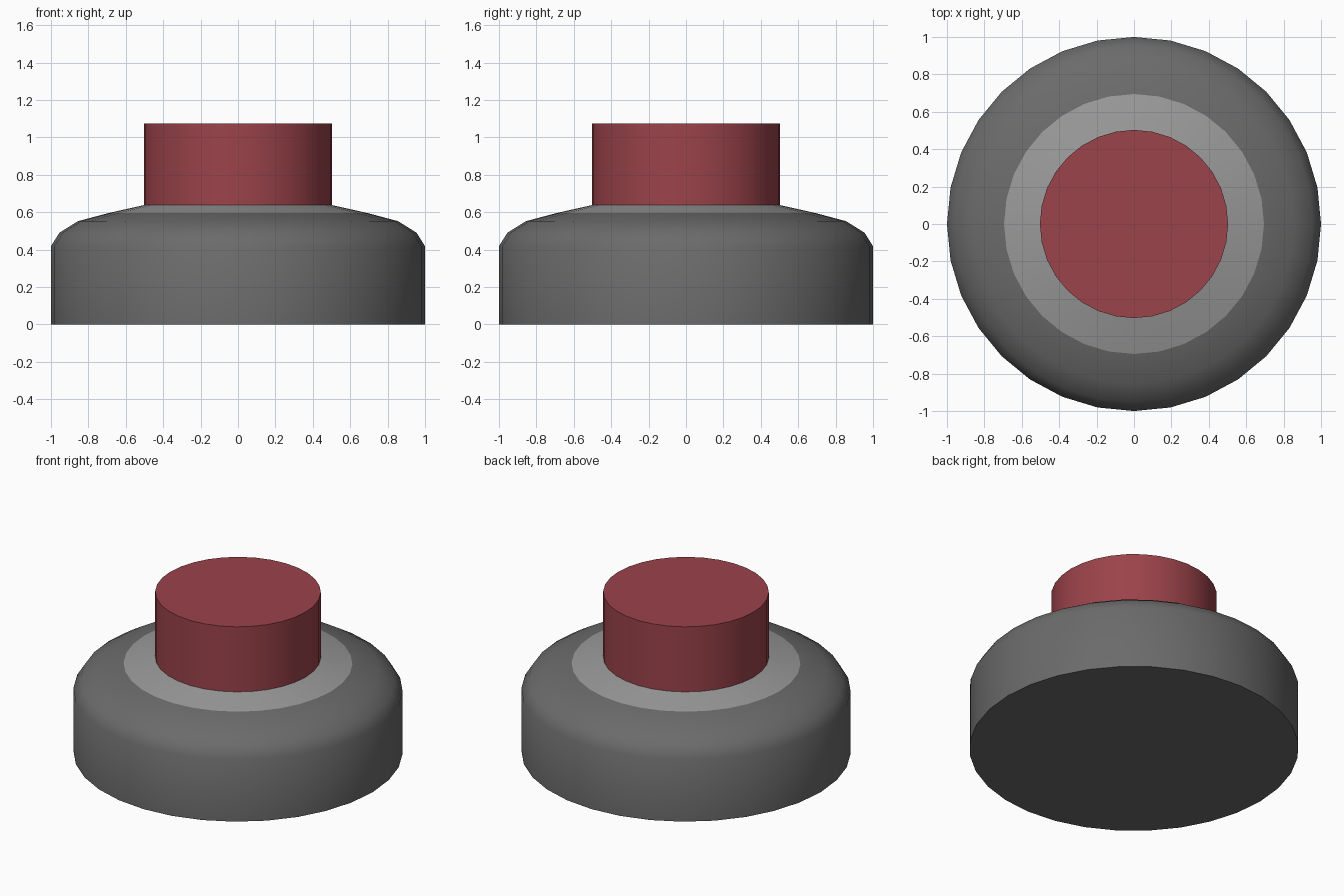
import bpy, bmesh, math

if "Cube" in bpy.data.objects:
    bpy.data.objects.remove(bpy.data.objects["Cube"])

SIDES = 32


def material(name, rgb):
    m = bpy.data.materials.new(name)
    m.diffuse_color = (*rgb, 1.0)
    m.use_nodes = True
    m.node_tree.nodes["Principled BSDF"].inputs["Base Color"].default_value = m.diffuse_color
    return m


dark_grey = material("dark_grey", (0.147, 0.147, 0.147))
light_grey = material("light_grey", (0.32, 0.32, 0.32))
red = material("muted_red", (0.328, 0.056, 0.069))


def lathe(name, profile, mats, cap_bottom=False, cap_top=False, rule=None):
    """Revolve (radius, height) points, listed bottom to top, about z."""
    bm = bmesh.new()
    rings = []
    for r, z in profile:
        rings.append([bm.verts.new((r * math.cos(2 * math.pi * i / SIDES),
                                    r * math.sin(2 * math.pi * i / SIDES), z))
                      for i in range(SIDES)])
    for a, b in zip(rings, rings[1:]):
        for i in range(SIDES):
            j = (i + 1) % SIDES
            bm.faces.new((a[i], a[j], b[j], b[i]))
    if cap_bottom:
        bm.faces.new(rings[0][::-1])
    if cap_top:
        bm.faces.new(rings[-1])
    if rule:
        for f in bm.faces:
            f.material_index = rule(f.calc_center_median())
    me = bpy.data.meshes.new(name)
    bm.to_mesh(me)
    bm.free()
    for m in mats:
        me.materials.append(m)
    ob = bpy.data.objects.new(name, me)
    bpy.context.collection.objects.link(ob)
    bpy.ops.object.select_all(action='DESELECT')
    ob.select_set(True)
    bpy.context.view_layer.objects.active = ob
    bpy.ops.object.shade_smooth_by_angle(angle=math.radians(40))
    return ob


# Rounded housing, with a lighter ring around the button
lathe("housing",
      [(1.0, 0), (1.0, 0.418), (0.955, 0.49), (0.856, 0.552),
       (0.695, 0.595), (0.503, 0.638)],
      [dark_grey, light_grey], cap_bottom=True,
      rule=lambda c: 1 if c.z > 0.6 else 0)

# Push button
lathe("button", [(0.503, 0.638), (0.503, 1.074)], [red], cap_top=True)
